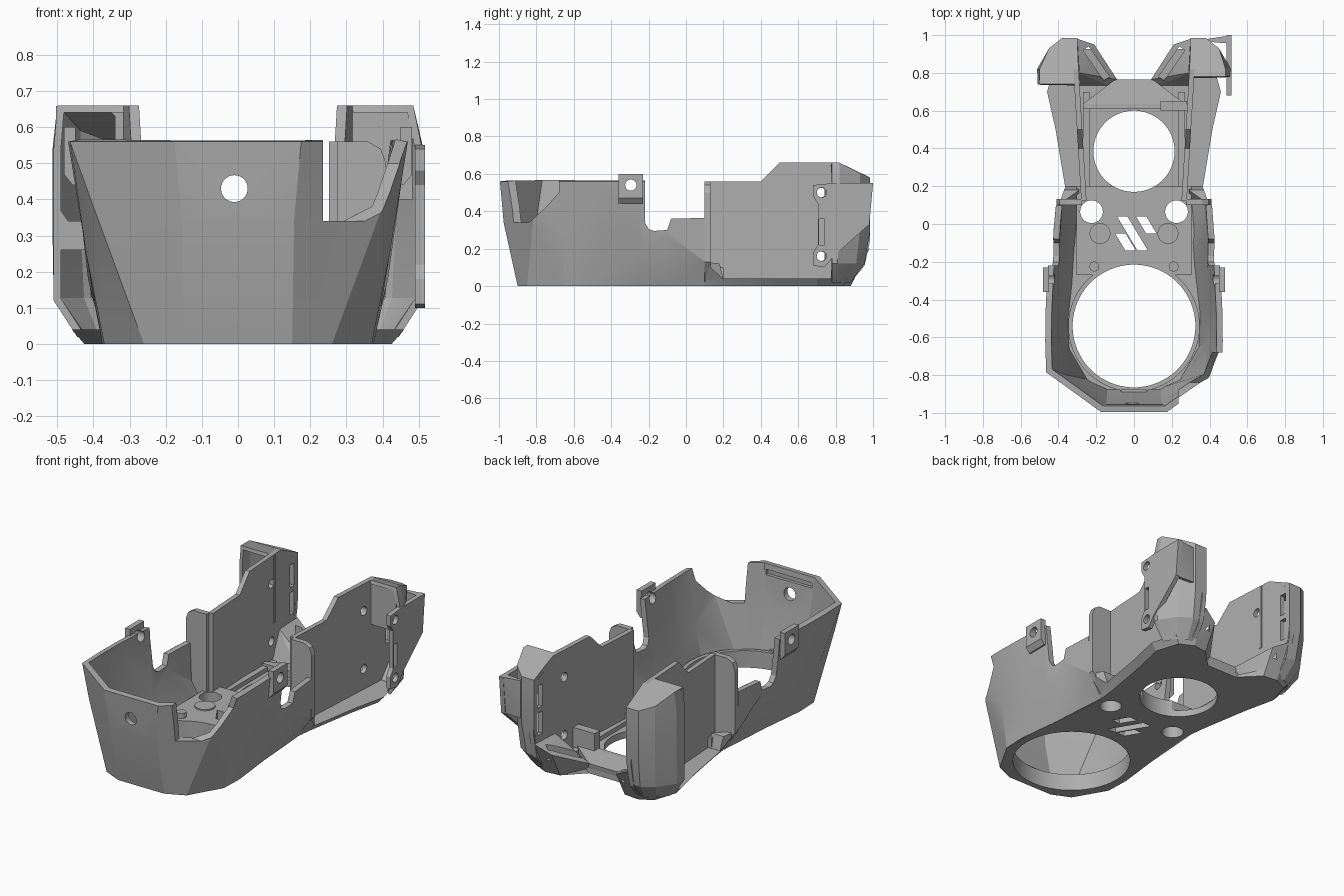
import bpy, bmesh, math

old = bpy.data.objects.get("Cube")
if old:
    bpy.data.objects.remove(old, do_unlink=True)

GREY = (0.42, 0.42, 0.42, 1)
mat = bpy.data.materials.new("plain grey")
mat.use_nodes = True
mat.diffuse_color = GREY
mat.node_tree.nodes["Principled BSDF"].inputs["Base Color"].default_value = GREY


def add_object(name, bm):
    me = bpy.data.meshes.new(name)
    bm.to_mesh(me)
    bm.free()
    me.materials.append(mat)
    ob = bpy.data.objects.new(name, me)
    bpy.context.collection.objects.link(ob)
    return ob


def finish(name, bm):
    bmesh.ops.recalc_face_normals(bm, faces=bm.faces)
    return add_object(name, bm)


def loft(name, rings):
    """Closed rings joined by quads and capped."""
    bm = bmesh.new()
    vs = [[bm.verts.new(p) for p in r] for r in rings]
    n = len(vs[0])
    for a, b in zip(vs, vs[1:]):
        for i in range(n):
            j = (i + 1) % n
            bm.faces.new((a[i], a[j], b[j], b[i]))
    bm.faces.new(vs[0][::-1])
    bm.faces.new(vs[-1])
    return finish(name, bm)


def prism(name, pts, lo, hi, axis):
    """Profile extruded along an axis: x takes (y, z), y takes (x, z), z takes (x, y)."""
    def put(p, d):
        return {"x": (d, *p), "y": (p[0], d, p[1]), "z": (*p, d)}[axis]
    return loft(name, [[put(p, d) for p in pts] for d in (lo, hi)])


def box(name, x, y, z):
    return prism(name, [(x[0], y[0]), (x[1], y[0]), (x[1], y[1]), (x[0], y[1])], *z, "z")


def disc(name, c, r, lo, hi, axis, n=48):
    ang = [i * math.tau / n for i in range(n)]
    return prism(name, [(c[0] + r * math.cos(a), c[1] + r * math.sin(a)) for a in ang], lo, hi, axis)


def shell(name, rings, thick, extra=None):
    """Open strip of rings thickened inward; extra adds a roof from the top ring."""
    bm = bmesh.new()
    vs = [[bm.verts.new(p) for p in r] for r in rings]
    for a, b in zip(vs, vs[1:]):
        for i in range(len(a) - 1):
            bm.faces.new((a[i], a[i + 1], b[i + 1], b[i]))
    if extra:
        bm.faces.new(vs[-1] + [bm.verts.new(p) for p in extra])
    ob = add_object(name, bm)
    m = ob.modifiers.new("thickness", "SOLIDIFY")
    m.thickness, m.offset, m.use_even_offset = thick, -1, True
    bake(ob)
    return ob


def bake(ob):
    dg = bpy.context.evaluated_depsgraph_get()
    me = bpy.data.meshes.new_from_object(ob.evaluated_get(dg))
    ob.modifiers.clear()
    ob.data = me


def cut(ob, *cutters):
    for c in cutters:
        m = ob.modifiers.new("cut", "BOOLEAN")
        m.operation, m.solver, m.object = "DIFFERENCE", "EXACT", c
        bake(ob)
        bpy.data.objects.remove(c, do_unlink=True)


def mirrored(ob, name):
    """Copy of a part on the other side."""
    bm = bmesh.new()
    bm.from_mesh(ob.data)
    for v in bm.verts:
        v.co.x *= -1
    return finish(name, bm)


def hull(name, pts):
    bm = bmesh.new()
    for p in pts:
        bm.verts.new(p)
    bmesh.ops.convex_hull(bm, input=bm.verts)
    return finish(name, bm)


# Base plate with flared edge behind the waist, and the raised floor between the openings
half = [(.15, -.9), (.26, -.85), (.365, -.66), (.365, -.42), (.335, -.2), (.312, .05), (.33, .2),
        (.38, .5), (.425, .7), (.38, .84), (.3, .88), (.21, .87), (.1, .76)]
upper = [(x + (.035 if .1 < y < .85 else 0), y + (.02 if y > .8 else 0)) for x, y in half]


def both(pts, z):
    return [(x, y, z) for x, y in pts] + [(-x, y, z) for x, y in pts[::-1]]


base = loft("base_plate", [both(half, 0), both(upper, .04)])
pad = box("raised_floor", (-.305, .305), (-.27, .2), (.035, .1))
for ob in (base, pad):
    cut(ob, disc("c", (0, -.54), .325, -1, 1, "z", 96), disc("c", (0, .385), .215, -1, 1, "z", 96))
    for s in (-1, 1):
        cut(ob, disc("c", (s * .225, .065), .06, -1, 1, "z"))
    for x, top, bottom in ((-.1, -.05, -.14), (-.09, .04, -.14), (.01, .04, -.05)):
        run = (top - bottom) * .6
        cut(ob, prism("c", [(x, top), (x + run, bottom), (x + run + .055, bottom), (x + .055, top)], -1, 1, "z"))

# Collar round the large opening
collar = disc("large_opening_collar", (0, -.54), .348, .002, .1, "z", 96)
cut(collar, disc("c", (0, -.54), .325, -1, 1, "z", 96))
box("front_latch", (-.07, .07), (-.9, -.875), (.08, .11))

# Front bowl: foot, lowest fold and rim
low = [(.15, -.9, 0), (.26, -.85, 0), (.37, -.66, 0), (.375, -.52, 0), (.345, -.25, 0), (.335, -.1, 0), (.32, .1, 0)]
mid = [(.155, -.975, .34), (.4, -.815, .38), (.42, -.64, .25), (.395, -.46, .1), (.415, -.25, .18),
       (.425, -.1, .28), (.405, .1, .13)]
top = [(.175, -.995, .56), (.465, -.785, .56), (.47, -.62, .56), (.468, -.46, .56), (.458, -.25, .56),
       (.44, -.1, .56), (.42, .1, .56)]


def around(pts):
    return [(-x, y, z) for x, y, z in pts[::-1]] + pts


bowl = shell("front_bowl", [around(low), around(mid), around(top)], .033)
side_notch = [(-.22, .8), (-.22, .34), (-.2, .305), (-.17, .295), (-.1, .3), (-.08, .36), (.3, .37), (.3, .8)]
corner_notch = [(-.68, .8), (-.68, .5), (-.75, .42), (-.84, .34), (-1.2, .34), (-1.2, .8)]
cut(bowl, prism("c", side_notch, -1, 1, "x"), prism("c", corner_notch, .235, .7, "x"),
    disc("c", (-.01, .43), .037, -1.2, -.8, "y"), disc("c", (-.295, .54), .03, -1, 1, "x"),
    box("c", (-.15, .15), (-.975, -.92), (.5, .53)))

# Screw tabs on the bowl rim, with a sloped foot
tab = hull("left_screw_tab", [(x, y, z) for y in (-.36, -.23) for x, z in
                              ((.45, .44), (.458, .44), (.482, .47), (.482, .6), (.45, .6))])
cut(tab, disc("c", (-.295, .54), .03, 0, 1, "x"))
mirrored(tab, "right_screw_tab")

# Rear side walls, splayed slightly toward the back
wall = prism("left_side_wall", [(.125, .02), (.125, .56), (.4, .56), (.5, .66), (.82, .66), (.98, .58),
                                (.985, .25), (.955, .11), (.88, .02)], .25, .278, "x")
for v in wall.data.vertices:
    v.co.x += .06 * (v.co.y - .1)
for z in (.16, .5):
    cut(wall, disc("c", (.72, z), .026, 0, .6, "x"))
for z in (.24, .4):
    cut(wall, box("c", (0, .6), (.91, .95), (z, z + .13)))
mirrored(wall, "right_side_wall")

# Panels closing the front end of each wall
panel = prism("left_end_panel", [(.275, .02), (.32, .02), (.41, .13), (.41, .5), (.395, .54), (.36, .56),
                                 (.275, .56)], .1, .132, "y")
mirrored(panel, "right_end_panel")
gusset = hull("left_waist_gusset", [(.29, .1, .02), (.318, .1, .01), (.4, .1, .13), (.37, .18, .12),
                                    (.36, .2, .035), (.29, .2, .03), (.29, .18, .12)])
mirrored(gusset, "right_waist_gusset")

# Rear ear housings
full = [(.51, .74), (.513, .82), (.45, .93), (.38, .985), (.3, .985)]
foot = [(.445, .72), (.44, .78), (.4, .85), (.35, .88), (.3, .88)]
skirt = [(.51, .74), (.51, .81), (.44, .91), (.37, .955), (.3, .955)]


def ear(name, front, roof_x, extra):
    """Ear on the left side; front is how far back its open edge starts."""
    rings = [[(x, max(y, front), z) for x, y in p] for p, z in
             ((foot, .02), (skirt, .12), (full, .3), (full, .54))]
    rings.append([(min(x, roof_x), max(y, front), z) for (x, y), z in zip(full, (.66, .66, .605, .58, .58))])
    return shell(name, rings, .02, extra)


ear("left_ear", .78, .485, [(.295, .82, .66), (.295, .78, .66)])
box("left_ear_front", (.295, .483), (.78, .8), (.4, .655))
source = ear("ear_source", .74, .5, [(.295, .82, .66), (.29, .74, .66)])
mirrored(source, "right_ear")
bpy.data.objects.remove(source, do_unlink=True)

# Framed window on the front of the right ear
frame = box("right_ear_frame", (-.503, -.285), (.74, .76), (.26, .658))
cut(frame, prism("c", [(-.49, .37), (-.47, .34), (-.34, .34), (-.34, .63), (-.36, .65), (-.47, .65),
                       (-.49, .63)], 0, 1, "y"))

# Mounting plate on the left ear, with a web tying it to the housing
plate = prism("left_mounting_plate", [(.68, .54), (.68, .48), (.705, .44), (.705, .22), (.68, .18), (.68, .11),
                                      (.74, .1), (.79, .16), (.98, .33), (1, .55), (.78, .55)],
              .49, .517, "x")
cut(plate, disc("c", (.725, .5), .026, 0, 1, "x"), disc("c", (.725, .16), .026, 0, 1, "x"),
    box("c", (0, 1), (.71, .74), (.22, .36)))
hull("left_plate_web", [(x, y, z) for z in (.33, .55) for x, y in
                        ((.39, .965), (.39, .98), (.51, .955), (.51, .998 if z > .5 else .975))])

# Angled air ducts at the back
duct = hull("left_duct", [(.1, .72, .01), (.21, .87, 0), (.3, .88, 0), (.29, .72, .01), (.09, .765, .06),
                          (.21, .95, .15), (.3, .98, .2), (.29, .8, .2), (.2, .76, .11)])
cut(duct, hull("c", [(.13, .78, .2), (.16, .76, .2), (.27, .92, .25), (.24, .94, .25),
                     (.13, .78, .08), (.16, .76, .08), (.27, .92, .1), (.24, .94, .1)]))
mirrored(duct, "right_duct")

# Inner fittings
box("rear_crossbar", (-.27, .27), (.61, .635), (.03, .08))
hull("rear_lip", [(s * x, y, z) for s in (-1, 1) for x, y, z in
                  ((.27, .635, .03), (.1, .76, .03), (.1, .765, .06), (.27, .635, .08))])
box("cable_block", (.14, .28), (.6, .65), (.03, .18))
for side, s in (("left", 1), ("right", -1)):
    disc(side + "_boss", (s * .18, -.05), .055, .09, .108, "z")
    disc(side + "_pin", (s * .21, -.225), .026, .03, .13, "z", 24)
    box(side + "_floor_rail", tuple(sorted((s * .235, s * .27))), (.14, .7), (.03, .065))

# Smooth the rounded edges and keep the facets crisp
bpy.ops.object.select_all(action="DESELECT")
for ob in bpy.context.scene.objects:
    if ob.type == "MESH" and ob.data.materials and ob.data.materials[0] == mat:
        ob.select_set(True)
        bpy.context.view_layer.objects.active = ob
bpy.ops.object.shade_smooth_by_angle(angle=math.radians(20))
